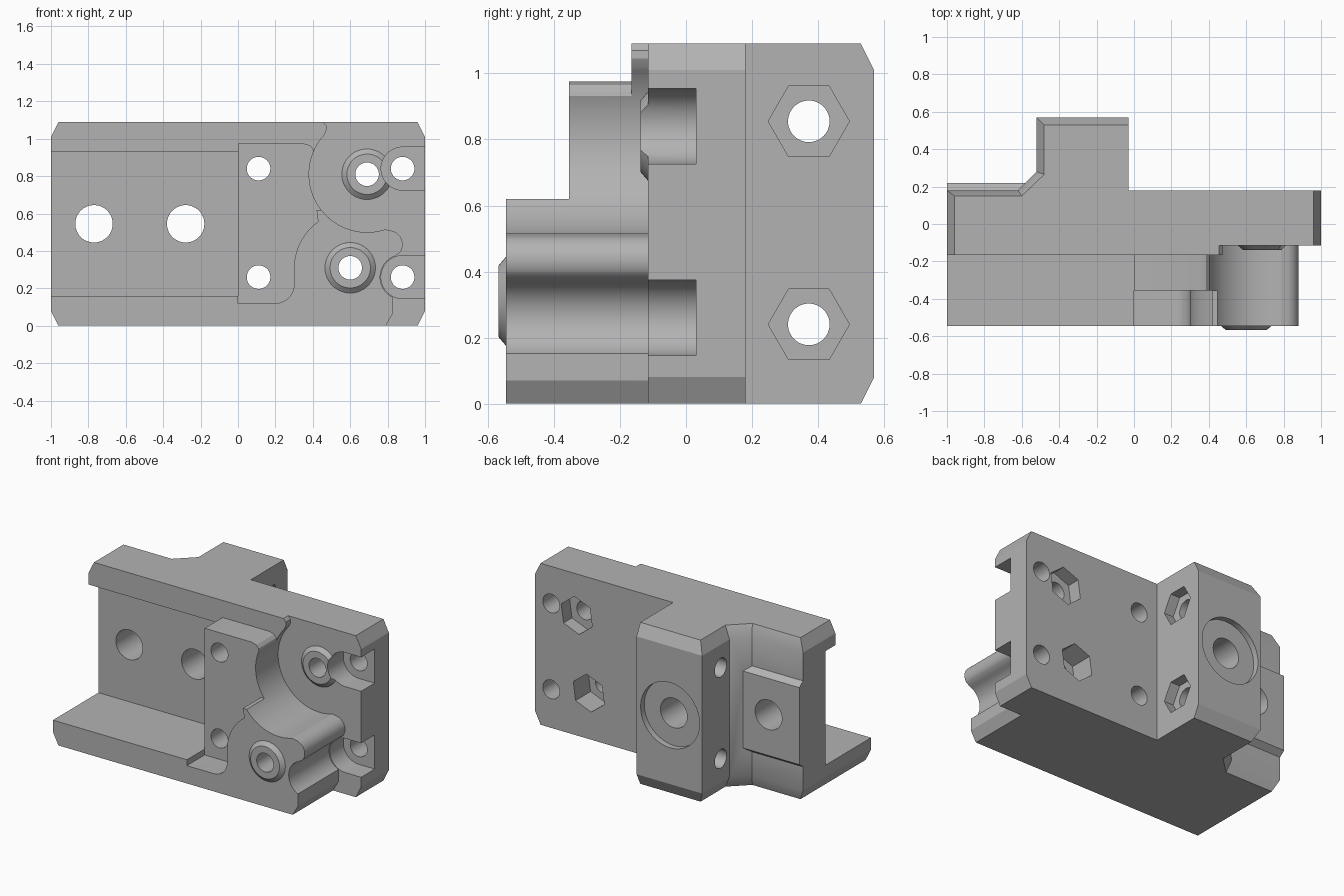
import bpy, bmesh
from math import sin, cos, radians

if "Cube" in bpy.data.objects:
    bpy.data.objects.remove(bpy.data.objects["Cube"])

GREY = (0.45, 0.45, 0.45, 1)
grey = bpy.data.materials.new("plain grey")
grey.use_nodes = True
grey.diffuse_color = GREY
grey.node_tree.nodes["Principled BSDF"].inputs["Base Color"].default_value = GREY

PLACE = {"x": lambda u, v, w: (w, u, v),
         "y": lambda u, v, w: (u, w, v),
         "z": lambda u, v, w: (u, v, w)}


def loft(name, axis, rings):
    """Solid through outlines [(height, points), ...] stacked along an axis."""
    bm = bmesh.new()
    loops = [[bm.verts.new(PLACE[axis](u, v, w)) for u, v in pts] for w, pts in rings]
    bm.faces.new(loops[0])
    bm.faces.new(loops[-1])
    for a, b in zip(loops, loops[1:]):
        n = len(a)
        for i in range(n):
            j = (i + 1) % n
            bm.faces.new((a[i], a[j], b[j], b[i]))
    bmesh.ops.recalc_face_normals(bm, faces=bm.faces)
    mesh = bpy.data.meshes.new(name)
    bm.to_mesh(mesh)
    bm.free()
    mesh.materials.append(grey)
    ob = bpy.data.objects.new(name, mesh)
    bpy.context.scene.collection.objects.link(ob)
    return ob


def prism(name, axis, pts, start, end):
    return loft(name, axis, [(start, pts), (end, pts)])


def arc(centre, r, a, b, n=16):
    steps = [radians(a + (b - a) * i / n) for i in range(n + 1)]
    return [(centre[0] + r * cos(t), centre[1] + r * sin(t)) for t in steps]


def ring(centre, r, n=48, turn=0):
    return arc(centre, r, turn, turn + 360, n)[:-1]


def combine(target, tool, operation):
    mod = target.modifiers.new(operation.title(), "BOOLEAN")
    mod.operation = operation
    mod.solver = "EXACT"
    mod.object = tool
    bpy.context.view_layer.objects.active = target
    bpy.ops.object.modifier_apply(modifier=mod.name)
    bpy.data.objects.remove(tool)


FRONT, PLATE, WALL, BACK = -0.545, -0.115, -0.06, 0.18
TOP = 1.09
upper, lower = (0.69, 0.81), (0.6, 0.31)          # bolt centres
slots = [(0.88, 0.26), (0.88, 0.84)]

# Main wall with rear pillar, chamfered at top and bottom
outer = [(-1, WALL), (0.02, WALL), (0.02, PLATE), (1, PLATE), (1, BACK), (-0.03, BACK),
         (-0.03, 0.57), (-0.52, 0.57), (-0.52, 0.28), (-0.62, BACK), (-1, BACK)]
inner = [(-0.96, WALL), (0.02, WALL), (0.02, PLATE), (0.96, PLATE), (0.96, BACK), (-0.03, BACK),
         (-0.03, 0.53), (-0.48, 0.53), (-0.48, 0.265), (-0.6, 0.15), (-0.96, 0.15)]
body = loft("carriage_bracket", "z", [(0, inner), (0.08, outer), (1.01, outer), (TOP, inner)])

# Ledge and lower front lump share one outline
lump = [(-1, 0.16), (-1, 0.08), (-0.96, 0), (0.79, 0), (0.83, 0.07), (0.83, 0.11)]
lump += arc(slots[0], 0.12, 245, 110)
lump += arc((0.805, 0.435), 0.075, -35, 80)
lump += arc(upper, 0.31, 288, 218, 24)
lump += [(0.42, 0.62)]
lump += arc(lower, 0.3, 125, 180)
lump += arc((0.2, 0.22), 0.1, 0, -90, 10)
lump += [(0, 0.12), (0, 0.16)]

# Raised pad beside the round clearance
pad = [(0, 0.06), (0, 0.975), (0.35, 0.975), (0.385, 0.965), (0.402, 0.945)]
pad += arc(upper, 0.31, 157, 230, 24) + [(0.5, 0.06)]

# Overhanging lip along the top
lip = [(-1, 0.93), (-1, 1.01), (-0.96, TOP), (0.455, TOP), (0.472, 1.07), (0.473, 1.045)]
lip += arc(upper, 0.31, 138, 157, 8) + [(0.38, 0.93)]

# Raised block on the rear of the wall
rear = [(0.1, 0.24), (BACK, 0.24), (0.22, 0.27), (0.22, 0.79), (BACK, 0.82), (0.1, 0.82)]

parts = [prism("front_lump", "y", lump, FRONT, 0),
         prism("front_pad", "y", pad, -0.355, 0),
         prism("top_lip", "y", lip, -0.165, 0),
         prism("rear_block", "x", rear, -1, -0.56)]

# Tapered bearing bosses
for centre, y in ((upper, PLATE), (lower, FRONT)):
    parts.append(loft("boss", "y", [(y + 0.05, ring(centre, 0.135)), (y, ring(centre, 0.135)),
                                    (y - 0.023, ring(centre, 0.108))]))
for part in parts:
    combine(body, part, "UNION")

cutters = []
# Open slots on the right edge
for x, z in slots:
    outline = arc((x, z), 0.115, 90, 270, 24) + [(1.1, z - 0.115), (1.1, z + 0.115)]
    cutters.append(prism("slot", "y", outline, -0.7, 0.03))
# Through holes from front to back
holes = [(c, 0.063) for c in (upper, lower, (0.11, 0.26), (0.11, 0.84), *slots)]
holes += [((-0.77, 0.545), 0.1), ((-0.28, 0.545), 0.1)]
for centre, r in holes:
    cutters.append(prism("hole", "y", ring(centre, r), -0.8, 0.8))
# Nut pockets and counterbore on the rear
cutters.append(prism("nut_pocket", "y", ring(upper, 0.125, 6, 22), 0.09, 0.4))
cutters.append(prism("nut_pocket", "y", ring(lower, 0.125, 6, 22), 0.02, 0.4))
cutters.append(prism("counterbore", "y", ring((-0.28, 0.545), 0.22), 0.53, 0.7))
# Cross holes with nut pockets through the pillar
for z in (0.24, 0.855):
    cutters.append(prism("cross_hole", "x", ring((0.372, z), 0.063), -0.8, 0.2))
    cutters.append(prism("cross_pocket", "x", ring((0.372, z), 0.123, 6), -0.1, 0.2))
for cutter in cutters:
    combine(body, cutter, "DIFFERENCE")

bpy.ops.object.select_all(action="DESELECT")
body.select_set(True)
bpy.context.view_layer.objects.active = body
bpy.ops.object.shade_smooth_by_angle(angle=radians(25))
